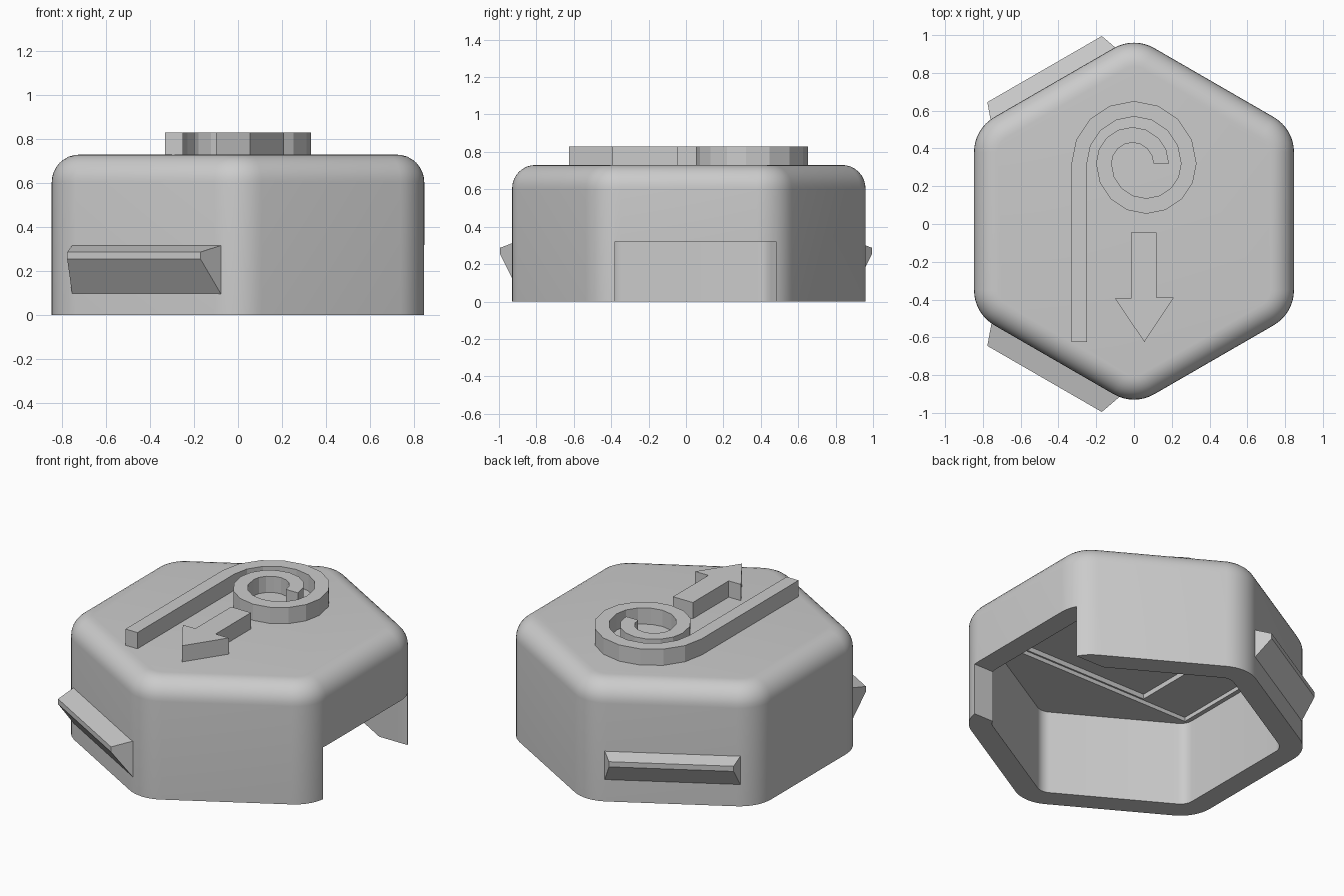
import bpy, bmesh, math
from mathutils import Vector, Matrix

if "Cube" in bpy.data.objects:
    bpy.data.objects.remove(bpy.data.objects["Cube"], do_unlink=True)

grey = bpy.data.materials.new("plain_grey")
grey.use_nodes = True
colour = (0.6, 0.6, 0.6, 1)
grey.diffuse_color = colour
grey.node_tree.nodes["Principled BSDF"].inputs["Base Color"].default_value = colour

HULL_Y = 0.015
INRADIUS, CORNER, HEIGHT, FILLET, WALL = 0.847, 0.215, 0.73, 0.125, 0.13


def loft(name, rings):
    """Closed solid through a stack of equal-length point rings."""
    bm = bmesh.new()
    loops = [[bm.verts.new(p) for p in ring] for ring in rings]
    n = len(loops[0])
    for low, high in zip(loops, loops[1:]):
        for i in range(n):
            j = (i + 1) % n
            bm.faces.new((low[i], low[j], high[j], high[i]))
    bm.faces.new(loops[0][::-1])
    bm.faces.new(loops[-1])
    bmesh.ops.recalc_face_normals(bm, faces=bm.faces)
    mesh = bpy.data.meshes.new(name)
    bm.to_mesh(mesh)
    bm.free()
    mesh.materials.append(grey)
    obj = bpy.data.objects.new(name, mesh)
    bpy.context.collection.objects.link(obj)
    return obj


def prism(name, outline, z0, z1):
    return loft(name, [[(x, y, z) for x, y in outline] for z in (z0, z1)])


def box(name, x0, x1, y0, y1, z0, z1):
    return prism(name, [(x0, y0), (x1, y0), (x1, y1), (x0, y1)], z0, z1)


def rounded_hexagon(inset, z, steps=8):
    """Hexagon pointing along y with rounded corners, shrunk by inset."""
    radius = max(CORNER - inset, 0.02)
    reach = (INRADIUS - inset - radius) / math.cos(math.pi / 6)
    points = []
    for k in range(6):
        mid = math.radians(30 + 60 * k)
        for s in range(steps + 1):
            a = mid + math.radians(60 * s / steps - 30)
            points.append((reach * math.cos(mid) + radius * math.cos(a),
                           HULL_Y + reach * math.sin(mid) + radius * math.sin(a), z))
    return points


def activate(obj):
    bpy.ops.object.select_all(action='DESELECT')
    obj.select_set(True)
    bpy.context.view_layer.objects.active = obj


def subtract(target, cutter):
    cutter.hide_render = True
    mod = target.modifiers.new("cut", 'BOOLEAN')
    mod.operation, mod.solver, mod.object = 'DIFFERENCE', 'EXACT', cutter
    activate(target)
    bpy.ops.object.modifier_apply(modifier=mod.name)
    bpy.data.objects.remove(cutter, do_unlink=True)


# Cap body with a filleted top edge
rings = [rounded_hexagon(0, 0)]
for i in range(9):
    a = math.pi / 2 * i / 8
    rings.append(rounded_hexagon(FILLET * (1 - math.cos(a)),
                                 HEIGHT - FILLET + FILLET * math.sin(a)))
body = loft("cap_body", rings)

# Hollow inside, shallow ceiling recesses and side opening
subtract(body, loft("cavity", [rounded_hexagon(WALL, -0.1), rounded_hexagon(WALL, 0.52)]))
subtract(body, box("wide_recess", -0.69, 0.5, -0.38, 0.4, 0.4, 0.545))
subtract(body, box("deep_recess", -0.38, 0.5, -0.37, 0.39, 0.4, 0.575))
subtract(body, box("side_opening", 0.4, 1.0, -0.38, 0.48, -0.1, 0.32))
activate(body)
bpy.ops.object.shade_smooth_by_angle(angle=math.radians(30))

# Wedge clips on the two left-hand slanted faces
for name, angle in (("front_clip", 240), ("back_clip", 120)):
    n = Vector((math.cos(math.radians(angle)), math.sin(math.radians(angle)), 0))
    t = Vector((-n.y, n.x, 0))
    low, high = [], []
    for dist, half, z in ((0.82, 0.395, 0.08), (0.947, 0.35, 0.255),
                          (0.947, 0.35, 0.287), (0.82, 0.395, 0.32)):
        low.append(n * dist - t * half + Vector((0, 0, z)))
        high.append(n * dist + t * half + Vector((0, 0, z)))
    loft(name, [low, high])

# Raised hook: straight stem running into three shrinking half circles
HALF = 0.041
path = [(Vector((-0.29, -0.625)), Vector((-1, 0)))]
for cx, radius, start in ((0, 0.29, 180), (0.065, 0.225, 0), (-0.008, 0.152, 180)):
    for s in range(9):
        if s == 0 and start != 180 or s == 0 and cx < 0:
            continue
        a = math.radians(start - 180 * s / 8)
        out = Vector((math.cos(a), math.sin(a)))
        path.append((Vector((cx, 0.32)) + out * radius, out))
outline = [p + o * HALF for p, o in path] + [p - o * HALF for p, o in reversed(path)]
prism("spiral_hook", outline, HEIGHT - 0.01, 0.83)

# Raised arrow
prism("arrow", [(-0.015, -0.045), (-0.015, -0.395), (-0.1, -0.395), (0.055, -0.625),
                (0.21, -0.39), (0.12, -0.39), (0.12, -0.045)], HEIGHT - 0.01, 0.83)
